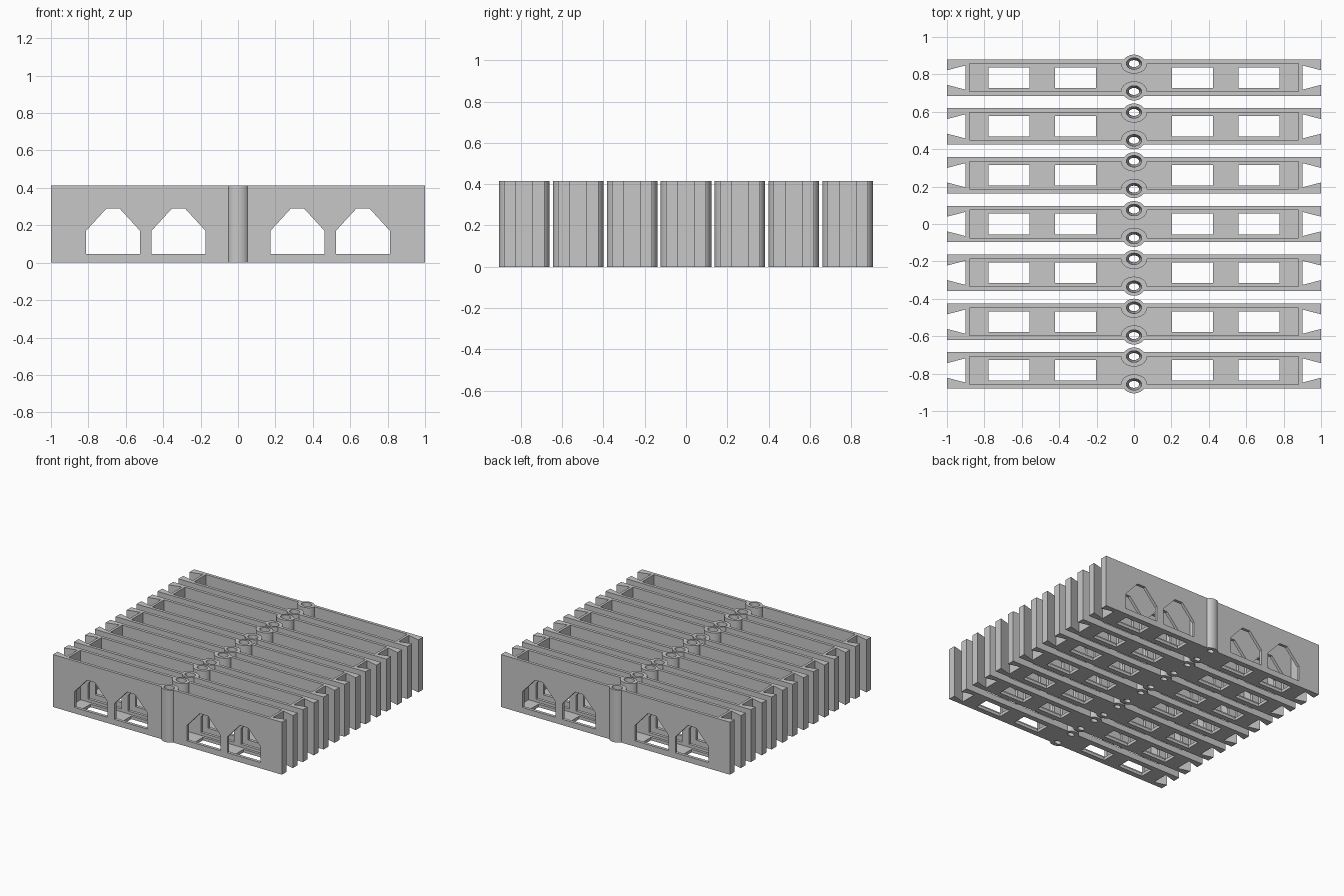
import bpy, bmesh, math

if "Cube" in bpy.data.objects:
    bpy.data.objects.remove(bpy.data.objects["Cube"])

H = 0.414          # full height
HALF_W = 0.0975    # half width of one channel
FLOOR = 0.024
BOSS_Y = 0.0745
PITCH = 0.261

grey = bpy.data.materials.new("light grey")
grey.diffuse_color = (0.575, 0.575, 0.575, 1)
grey.use_nodes = True
grey.node_tree.nodes["Principled BSDF"].inputs["Base Color"].default_value = grey.diffuse_color


def prism(name, bottom, top):
    """Closed solid between two matching loops of 3D points."""
    bm = bmesh.new()
    a = [bm.verts.new(p) for p in bottom]
    b = [bm.verts.new(p) for p in top]
    bm.faces.new(a)
    bm.faces.new(b)
    n = len(a)
    for i in range(n):
        j = (i + 1) % n
        bm.faces.new((a[i], a[j], b[j], b[i]))
    bmesh.ops.recalc_face_normals(bm, faces=bm.faces)
    me = bpy.data.meshes.new(name)
    bm.to_mesh(me)
    bm.free()
    me.materials.append(grey)
    ob = bpy.data.objects.new(name, me)
    bpy.context.collection.objects.link(ob)
    return ob


def upright(name, pts, z0, z1):
    return prism(name, [(x, y, z0) for x, y in pts], [(x, y, z1) for x, y in pts])


def box(name, x0, x1, y, z0, z1):
    return upright(name, [(x0, -y), (x1, -y), (x1, y), (x0, y)], z0, z1)


def oval(y, rx, ry, n=32):
    return [(rx * math.cos(2 * math.pi * i / n), y + ry * math.sin(2 * math.pi * i / n))
            for i in range(n)]


def combine(target, tool, operation):
    mod = target.modifiers.new("cut", 'BOOLEAN')
    mod.operation = operation
    mod.solver = 'EXACT'
    mod.object = tool
    bpy.context.view_layer.update()
    deps = bpy.context.evaluated_depsgraph_get()
    me = bpy.data.meshes.new_from_object(target.evaluated_get(deps))
    target.modifiers.clear()
    target.data = me
    bpy.data.objects.remove(tool)


# channel body with a dovetail notch at each end
plan = [(-1, -HALF_W), (1, -HALF_W), (1, -0.039), (0.9, -0.065), (0.9, 0.065), (1, 0.039),
        (1, HALF_W), (-1, HALF_W), (-1, 0.039), (-0.9, 0.065), (-0.9, -0.065), (-1, -0.039)]
channel = upright("channel_1", plan, 0, H)

# open-topped recess, narrowed around the two bosses
recess = box("recess", -0.88, 0.88, 0.074, FLOOR, H + 0.1)
for s in (-1, 1):
    combine(recess, upright("collar", oval(s * BOSS_Y, 0.07, 0.054), -0.1, H + 0.3), 'DIFFERENCE')
combine(channel, recess, 'DIFFERENCE')

# tubular bosses on both long walls, with tapered oval bores
for s in (-1, 1):
    y = s * BOSS_Y
    combine(channel, upright("boss", oval(y, 0.059, 0.048), 0, H), 'UNION')
    bore = prism("bore", [(*p, -0.02) for p in oval(y, 0.027, 0.018)],
                 [(*p, H + 0.02) for p in oval(y, 0.041, 0.031)])
    combine(channel, bore, 'DIFFERENCE')

# pointed windows through both walls
for cx in (-0.668, -0.318, 0.318, 0.668):
    half = [(0.145, 0.046), (0.145, 0.17), (0.035, 0.29)]
    pts = [(cx + x, z) for x, z in half] + [(cx - x, z) for x, z in reversed(half)]
    window = prism("window", [(x, -0.2, z) for x, z in pts], [(x, 0.2, z) for x, z in pts])
    combine(channel, window, 'DIFFERENCE')

# rectangular openings in the floor
for cx in (-0.668, -0.313, 0.313, 0.668):
    combine(channel, box("floor_opening", cx - 0.11, cx + 0.11, 0.055, -0.1, 0.04), 'DIFFERENCE')

# smooth round bosses, crisp edges elsewhere
channel.data.shade_smooth()
channel.data.set_sharp_from_angle(angle=math.radians(30))

# row of seven equal channels
for i in range(7):
    ob = channel if i == 0 else channel.copy()
    if i:
        ob.name = f"channel_{i + 1}"
        bpy.context.collection.objects.link(ob)
    ob.location.y = (i - 3) * PITCH
